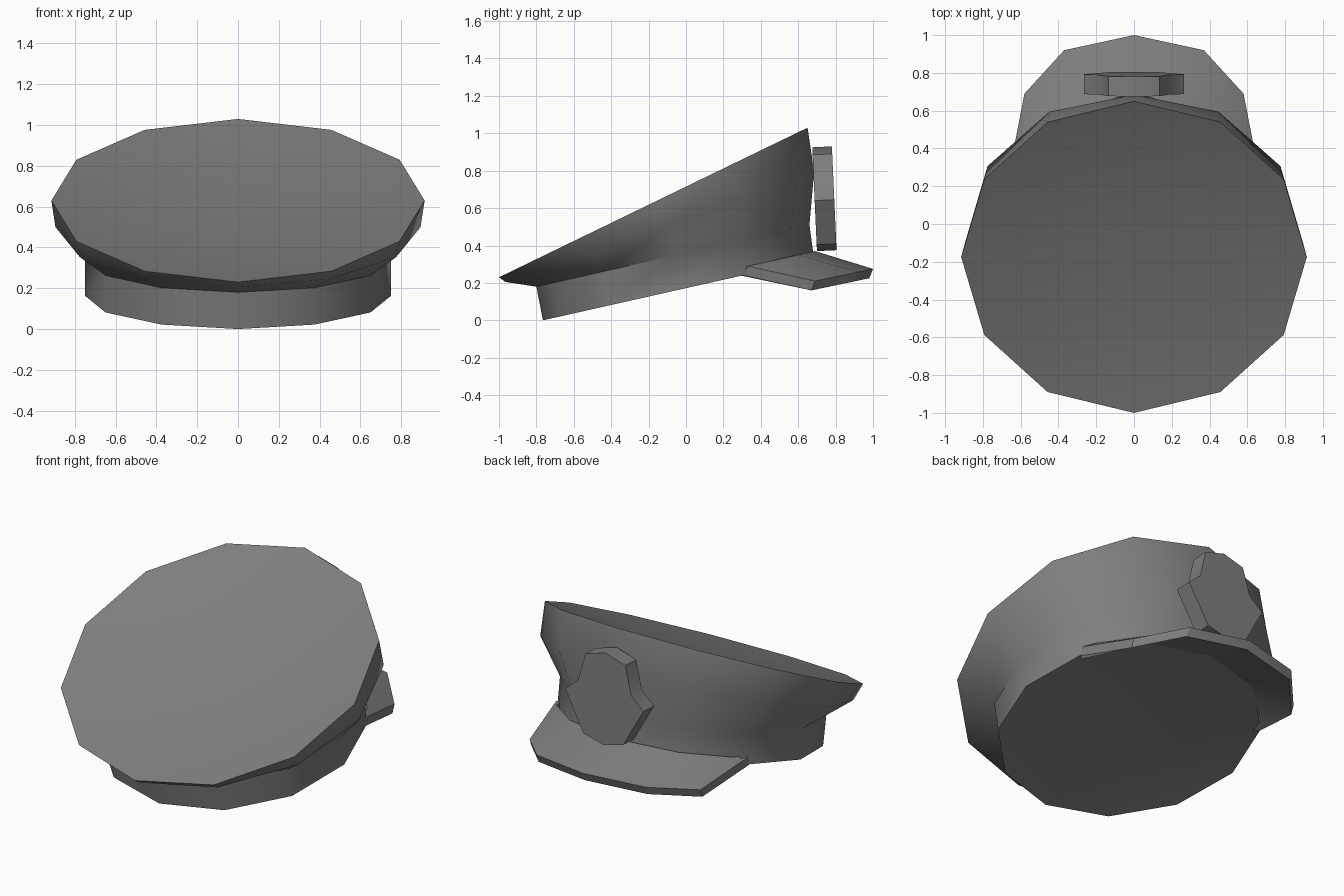
import bpy, bmesh
from math import sin, cos, pi

if "Cube" in bpy.data.objects:
    bpy.data.objects.remove(bpy.data.objects["Cube"])

grey = bpy.data.materials.new("dark_grey")
grey.diffuse_color = (0.21, 0.21, 0.21, 1)
grey.use_nodes = True
grey.node_tree.nodes["Principled BSDF"].inputs["Base Color"].default_value = grey.diffuse_color


def tilted_ring(y, z, rx, ry, rise, n=12, lean=0.0):
    """Ellipse that climbs towards +y; 'lean' pushes its sides forwards."""
    angles = [2 * pi * i / n for i in range(n)]
    return [(rx * cos(a), y + ry * sin(a) + lean * abs(cos(a)), z + rise * sin(a)) for a in angles]


def mirrored(half):
    """Half outline starting on x = 0, completed with its mirror image."""
    return [(-p[0], *p[1:]) for p in half[:0:-1]] + half


def shift(points, dy, dz):
    return [(x, y + dy, z + dz) for x, y, z in points]


def loft(name, rings, angle, tips=None):
    """Skin closed rings; cap the ends flat, or as fans towards two tip points."""
    bm = bmesh.new()
    loops = [[bm.verts.new(p) for p in r] for r in rings]
    n = len(loops[0])
    for a, b in zip(loops, loops[1:]):
        for i in range(n):
            j = (i + 1) % n
            bm.faces.new((a[i], a[j], b[j], b[i]))
    if tips:
        for loop, tip in zip((loops[0][::-1], loops[-1]), tips):
            centre = bm.verts.new(tip)
            for i in range(n):
                bm.faces.new((loop[i], loop[(i + 1) % n], centre))
    else:
        bm.faces.new(loops[0][::-1])
        bm.faces.new(loops[-1])
    bmesh.ops.recalc_face_normals(bm, faces=bm.faces)
    mesh = bpy.data.meshes.new(name)
    bm.to_mesh(mesh)
    bm.free()
    mesh.materials.append(grey)
    ob = bpy.data.objects.new(name, mesh)
    bpy.context.collection.objects.link(ob)
    bpy.ops.object.select_all(action='DESELECT')
    ob.select_set(True)
    bpy.context.view_layer.objects.active = ob
    bpy.ops.object.shade_smooth_by_angle(angle=angle)
    return ob


# Band and flared crown, with a hollowed underside and a slightly dished top
loft("band_and_crown", [
    tilted_ring(-0.04, 0.163, 0.75, 0.725, 0.163),
    tilted_ring(-0.07, 0.345, 0.75, 0.73, 0.165),
    tilted_ring(-0.14, 0.50, 0.895, 0.825, 0.295, lean=0.04),
    tilted_ring(-0.175, 0.63, 0.915, 0.825, 0.40),
], pi / 4, tips=((0, -0.055, 0.24), (0, -0.12, 0.52)))

# Visor: cross-sections run along the curve, from one corner to the other
inner = mirrored([(0, 0.69, 0.37), (0.37, 0.60, 0.35), (0.60, 0.40, 0.305), (0.62, 0.31, 0.288)])
outer = mirrored([(0, 1.0, 0.275), (0.37, 0.92, 0.258), (0.58, 0.69, 0.21), (0.65, 0.33, 0.29)])
inner_low, outer_low = shift(inner, -0.02, -0.048), shift(outer, -0.02, -0.05)
loft("visor", list(zip(inner, outer, outer_low, inner_low)), pi / 6)

# Front badge: a blunt shield outline, leaning back slightly
outline = mirrored([(0, 0.93), (0.135, 0.89), (0.18, 0.72), (0.265, 0.645), (0.135, 0.41), (0, 0.375)])[1:]
face = [(x, 0.805 - 0.045 * (z - 0.375), z) for x, z in outline]
loft("badge", [shift(face, -0.105, -0.005), face], pi / 4)
